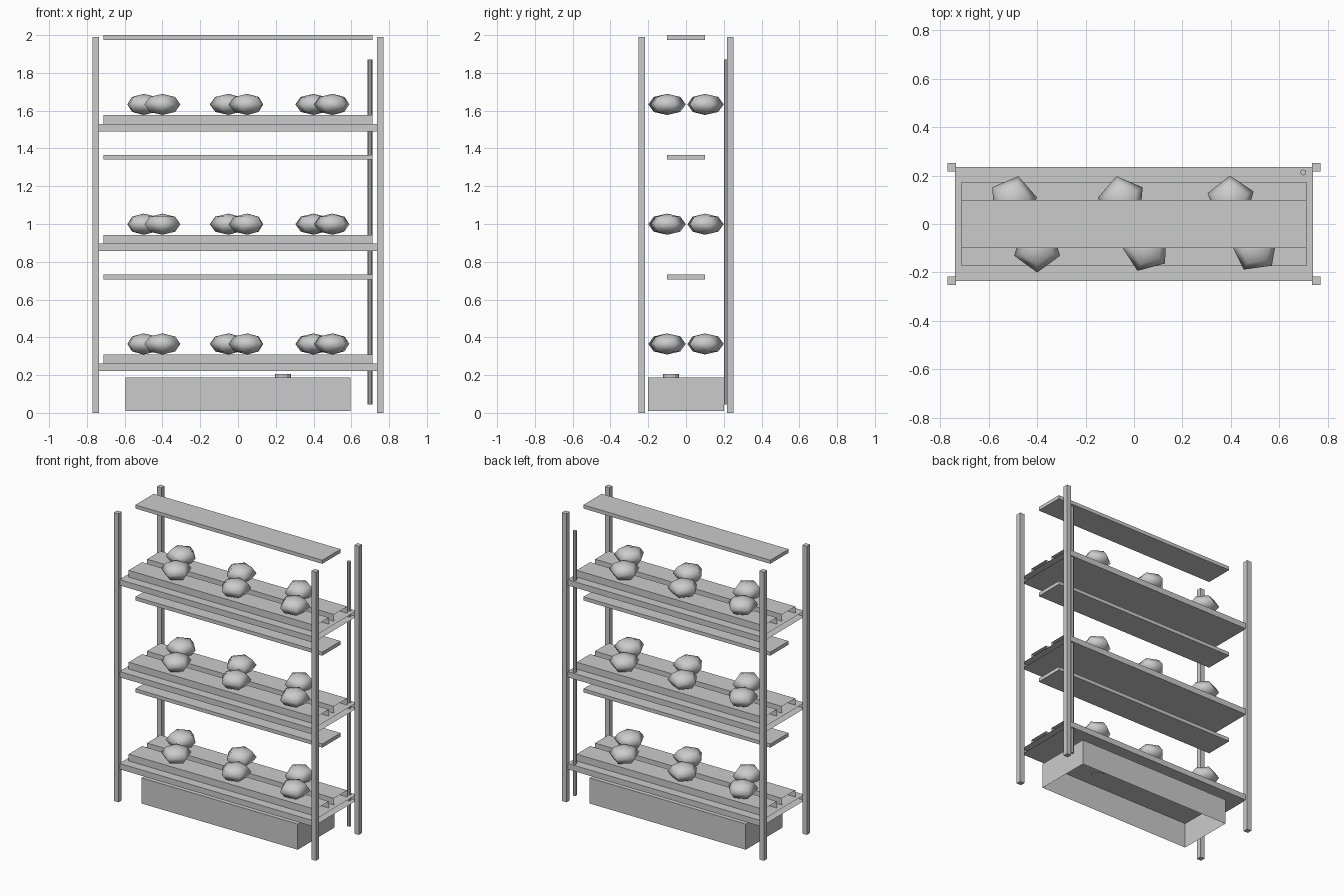
import bpy, bmesh, math
from mathutils import Vector

if "Cube" in bpy.data.objects:
    bpy.data.objects.remove(bpy.data.objects["Cube"])

grey = bpy.data.materials.new("plain grey")
grey.diffuse_color = (0.6, 0.6, 0.6, 1)
grey.use_nodes = True
grey.node_tree.nodes["Principled BSDF"].inputs["Base Color"].default_value = grey.diffuse_color


def finish(name, bm, smooth=False):
    mesh = bpy.data.meshes.new(name)
    bm.to_mesh(mesh)
    bm.free()
    mesh.materials.append(grey)
    for p in mesh.polygons:
        p.use_smooth = smooth
    obj = bpy.data.objects.new(name, mesh)
    bpy.context.collection.objects.link(obj)
    return obj


def box(name, x, y, z, open_dirs=()):
    """Box between (min, max) pairs; faces looking along open_dirs are removed."""
    bm = bmesh.new()
    bmesh.ops.create_cube(bm, size=1)
    for v in bm.verts:
        v.co = [r[0] if c < 0 else r[1] for c, r in zip(v.co, (x, y, z))]
    bm.normal_update()
    gone = [f for f in bm.faces if any(f.normal.dot(Vector(d)) > 0.9 for d in open_dirs)]
    bmesh.ops.delete(bm, geom=gone, context='FACES')
    return finish(name, bm)


def cylinder(name, x, y, z0, z1, r, sides):
    bm = bmesh.new()
    bmesh.ops.create_cone(bm, cap_ends=True, segments=sides, radius1=r, radius2=r, depth=z1 - z0)
    bmesh.ops.translate(bm, verts=bm.verts, vec=(x, y, (z0 + z1) / 2))
    return finish(name, bm)


def plant(name, x, y, z, turn):
    """Squashed five-sided ball resting at height z."""
    r, h = 0.1, 0.056
    bm = bmesh.new()
    bmesh.ops.create_uvsphere(bm, u_segments=5, v_segments=4, radius=1)
    first = max((v for v in bm.verts if abs(v.co.z) < 0.01), key=lambda v: v.co.x)
    start = math.atan2(first.co.y, first.co.x)
    a = math.radians(turn) - start
    for v in bm.verts:
        c = v.co.copy()
        v.co = (x + r * (c.x * math.cos(a) - c.y * math.sin(a)),
                y + r * (c.x * math.sin(a) + c.y * math.cos(a)),
                z + h + h * c.z)
    return finish(name, bm, smooth=True)


ENDS = ((1, 0, 0), (-1, 0, 0))

# Corner posts
for sx in (-1, 1):
    for sy in (-1, 1):
        box("post", sorted((sx * 0.736, sx * 0.771)), sorted((sy * 0.216, sy * 0.251)), (0, 1.99))

# (x, y, turn in degrees) of the plants on each level
plants = [(-0.5, 0.1, 5), (-0.05, 0.1, 31), (0.4, 0.1, 20),
          (-0.4, -0.1, 54), (0.05, -0.1, 33), (0.5, -0.1, 26)]

# Three levels: open-ended shelf, two growing channels, light bar, plants
for level in range(3):
    z = 0.262 + 0.634 * level
    box("shelf", (-0.74, 0.74), (-0.236, 0.236), (z - 0.04, z), ENDS)
    for s in (-1, 1):
        box("channel", (-0.713, 0.713), (s * 0.1 - 0.073, s * 0.1 + 0.073), (z, z + 0.047), ENDS)
    box("light_bar", (-0.713, 0.713), (-0.1, 0.1), (z + 0.445, z + 0.47))
    for x, y, turn in plants:
        plant("plant", x, y, z + 0.047, turn)

# Water tank, open underneath, with pump and riser pipe
box("tank", (-0.596, 0.596), (-0.2, 0.2), (0.01, 0.187), ((0, 0, -1),))
cylinder("pump", 0.238, -0.08, 0.183, 0.206, 0.043, 12)
cylinder("riser_pipe", 0.699, 0.213, 0.045, 1.87, 0.0125, 8)
